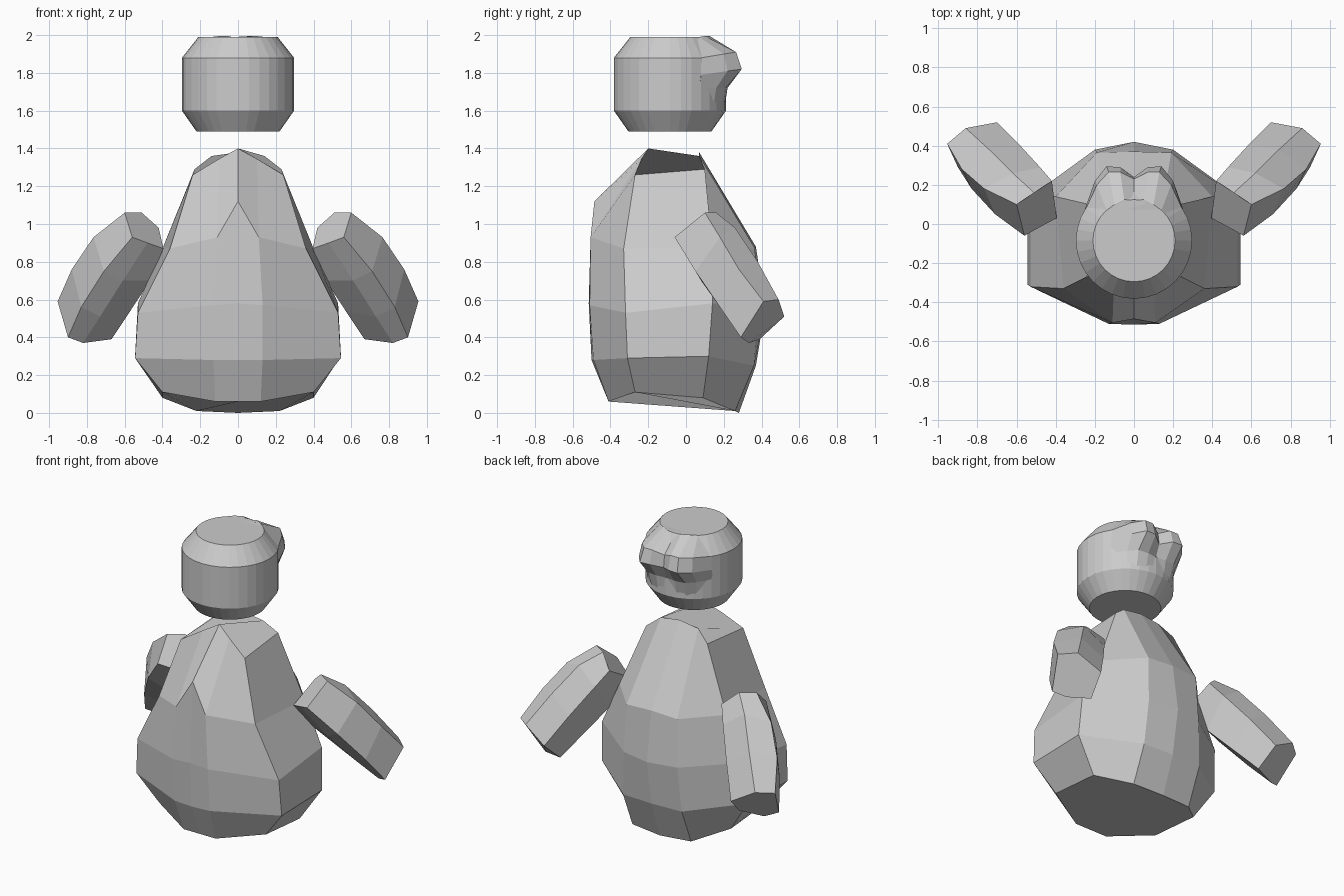
import bpy, bmesh, math

grey = bpy.data.materials.new("light_grey")
grey.diffuse_color = (0.6, 0.6, 0.6, 1)


def loft(name, rings, cap_start=True, cap_end=True):
    """Skin closed rings of equal point count into a flat-shaded object."""
    bm = bmesh.new()
    loops = [[bm.verts.new(p) for p in r] for r in rings]
    n = len(rings[0])
    for a, b in zip(loops, loops[1:]):
        for i in range(n):
            j = (i + 1) % n
            bm.faces.new((a[i], a[j], b[j], b[i]))
    if cap_start:
        bm.faces.new(loops[0][::-1])
    if cap_end:
        bm.faces.new(loops[-1])
    bmesh.ops.remove_doubles(bm, verts=bm.verts, dist=0.0005)
    bmesh.ops.recalc_face_normals(bm, faces=bm.faces)
    me = bpy.data.meshes.new(name)
    bm.to_mesh(me)
    bm.free()
    me.materials.append(grey)
    ob = bpy.data.objects.new(name, me)
    bpy.context.collection.objects.link(ob)
    return ob


def mirrored(half):
    """Complete a half ring whose first and last points lie on x = 0."""
    return half + [(-x, y, z) for x, y, z in half[-2:0:-1]]


# Pear-shaped body: front centre, front, side front, side back, back, back centre
body = [
    [(0, -.41, .06), (.12, -.41, .06), (.40, -.27, .11), (.40, .09, .08), (.22, .26, .01), (0, .28, 0)],
    [(0, -.50, .28), (.13, -.49, .28), (.545, -.31, .29), (.545, .12, .30), (.22, .36, .25), (0, .37, .25)],
    [(0, -.515, .58), (.13, -.51, .57), (.53, -.32, .53), (.53, .14, .58), (.20, .38, .55), (0, .42, .55)],
    [(0, -.485, 1.12), (.11, -.505, .93), (.36, -.33, .87), (.40, .14, .87), (.19, .365, .87), (0, .37, .88)],
    [(0, -.20, 1.40), (.10, -.235, 1.345), (.24, -.27, 1.26), (.23, .10, 1.29), (.14, .07, 1.36), (0, .07, 1.38)],
]
loft("body", [mirrored(r) for r in body])

# Head: chamfered drum
CY = -0.085
head = []
for r, z in ((.22, 1.49), (.297, 1.60), (.297, 1.88), (.21, 1.99)):
    head.append([(r * math.sin(t * math.tau / 32), CY + r * math.cos(t * math.tau / 32), z)
                 for t in range(32)])
loft("head", head)

# Two-lobed brow on the back of the head
brow = [
    [(0, .0, 1.60), (.10, .0, 1.60), (.18, .0, 1.60), (.22, .0, 1.60), (.23, 0, 1.60), (0, -.05, 1.60)],
    [(0, .205, 1.62), (.07, .20, 1.62), (.13, .18, 1.62), (.18, .145, 1.62), (.24, .07, 1.62), (0, -.05, 1.62)],
    [(0, .21, 1.72), (.07, .22, 1.72), (.14, .21, 1.72), (.19, .16, 1.72), (.25, .07, 1.72), (0, -.05, 1.72)],
    [(0, .24, 1.80), (.07, .29, 1.82), (.14, .295, 1.82), (.20, .22, 1.81), (.25, .08, 1.79), (0, -.05, 1.80)],
    [(0, .23, 1.88), (.07, .265, 1.91), (.13, .265, 1.91), (.19, .20, 1.90), (.245, .08, 1.88), (0, -.05, 1.88)],
    [(0, .12, 1.98), (.05, .125, 1.995), (.10, .10, 1.995), (.14, .07, 1.99), (.16, .05, 1.985), (0, -.05, 1.98)],
]
loft("brow", [mirrored(r) for r in brow])

# Arms: barrel slabs from shoulder to hand, sloping down and back
arm = [
    [(.56, -.06, .93), (.60, .10, 1.06), (.51, .16, 1.06), (.42, .22, .98), (.395, .03, .87), (.48, -.015, .90)],
    [(.71, .05, .75), (.765, .18, .93), (.62, .26, .98), (.48, .29, .88), (.465, .14, .70), (.61, .08, .70)],
    [(.83, .18, .56), (.88, .28, .76), (.74, .38, .80), (.59, .41, .70), (.57, .27, .54), (.73, .22, .51)],
    [(.90, .29, .40), (.955, .41, .59), (.86, .49, .60), (.70, .52, .51), (.67, .39, .39), (.82, .335, .37)],
]
for side, sx in (("right", 1), ("left", -1)):
    loft(side + "_arm", [[(sx * x, y, z) for x, y, z in r] for r in arm])
